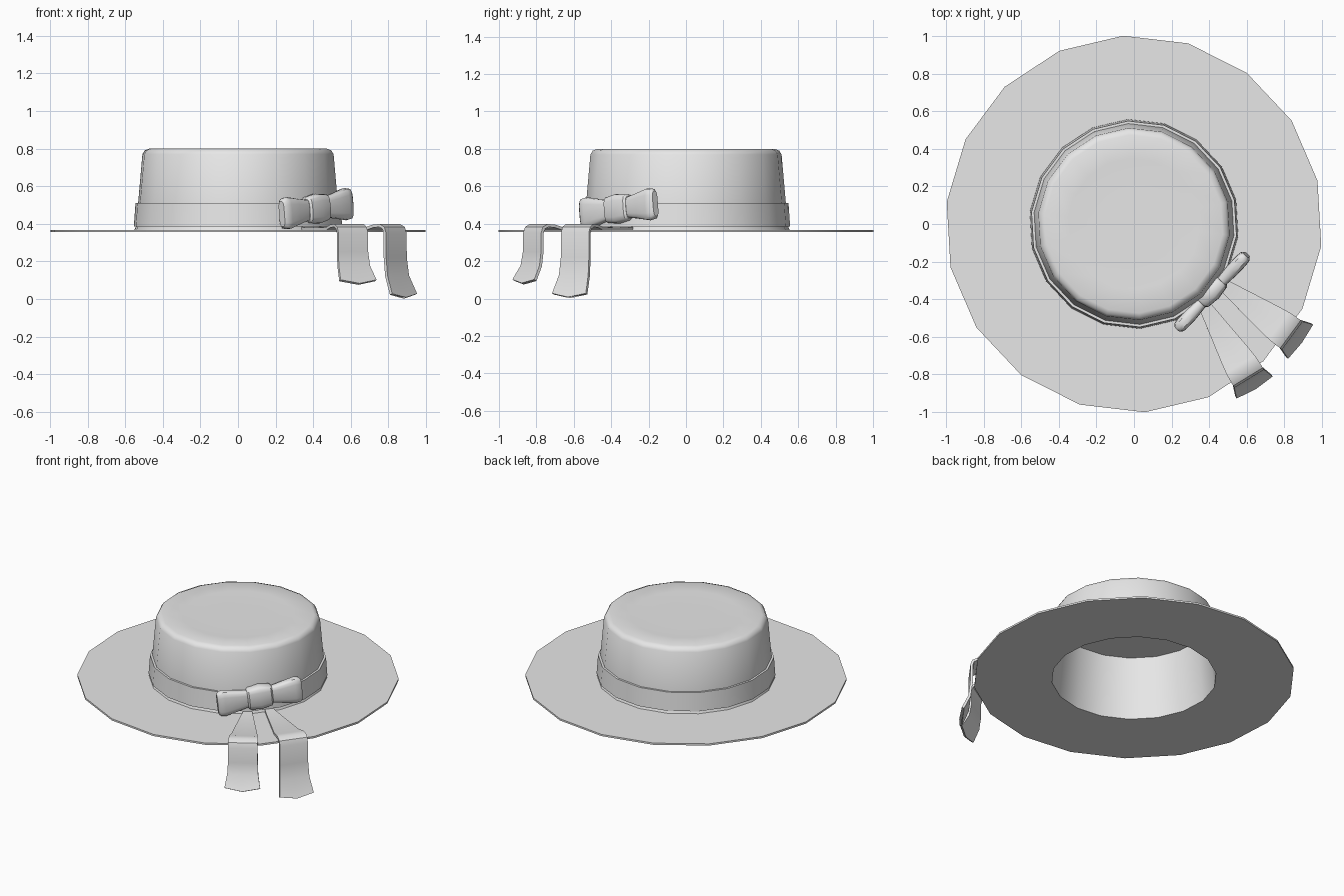
import bpy, bmesh, math
from mathutils import Vector, Matrix

cube = bpy.data.objects.get("Cube")
if cube:
    bpy.data.objects.remove(cube, do_unlink=True)

GREY = (0.8, 0.8, 0.8, 1)
felt = bpy.data.materials.new("light_grey_felt")
felt.use_nodes = True
felt.diffuse_color = GREY
felt.node_tree.nodes["Principled BSDF"].inputs["Base Color"].default_value = GREY


def loft(name, rings, wrap=False):
    """Skin a list of equal closed rings; wrap joins last to first, else cap."""
    bm = bmesh.new()
    vs = [[bm.verts.new(p) for p in ring] for ring in rings]
    n = len(vs[0])
    for i in range(len(vs) - (0 if wrap else 1)):
        a, b = vs[i], vs[(i + 1) % len(vs)]
        for j in range(n):
            k = (j + 1) % n
            bm.faces.new((a[j], a[k], b[k], b[j]))
    if not wrap:
        bm.faces.new(vs[0][::-1])
        bm.faces.new(vs[-1])
    bmesh.ops.recalc_face_normals(bm, faces=bm.faces)
    mesh = bpy.data.meshes.new(name)
    bm.to_mesh(mesh)
    bm.free()
    mesh.materials.append(felt)
    ob = bpy.data.objects.new(name, mesh)
    bpy.context.collection.objects.link(ob)
    bpy.ops.object.select_all(action='DESELECT')
    ob.select_set(True)
    bpy.context.view_layer.objects.active = ob
    bpy.ops.object.shade_smooth_by_angle(angle=math.radians(40))
    return ob


SIDES = 18
TURN = math.radians(13.3)


def lathe(name, profile, wrap=False):
    rings = []
    for r, z in profile:
        angles = [TURN + math.tau * i / SIDES for i in range(SIDES)]
        rings.append([(r * math.cos(a), r * math.sin(a), z) for a in angles])
    return loft(name, rings, wrap)


# Hat body: flat ring brim, hollow crown, raised band
lathe("brim", [(0.515, 0.355), (1.003, 0.355), (1.003, 0.367), (0.515, 0.367)], True)
lathe("crown", [(0.2, 0.772), (0.475, 0.772), (0.515, 0.356), (0.555, 0.367),
                (0.545, 0.39), (0.535, 0.51), (0.512, 0.77), (0.5, 0.79),
                (0.475, 0.8), (0.35, 0.795), (0.2, 0.794)])
lathe("hat_band", [(0.53, 0.385), (0.558, 0.385), (0.549, 0.51), (0.525, 0.51)], True)

# Bow: local x along the bow, y away from the crown, z up
BOW = (Matrix.Translation((0.416, -0.36, 0.48))
       @ Matrix.Rotation(math.radians(47), 4, 'Z')
       @ Matrix.Rotation(math.radians(-6), 4, 'Y'))


def rounded(u, thick, high, count=16):
    """Rounded-box cross-section at distance u along the bow."""
    ring = []
    for i in range(count):
        a = math.tau * i / count
        c, s = math.cos(a), math.sin(a)
        y = math.copysign(abs(c) ** 0.6, c) * thick
        z = math.copysign(abs(s) ** 0.6, s) * high
        ring.append(BOW @ Vector((u, y, z)))
    return ring


LOOP = [(0.04, 0.025, 0.05), (0.09, 0.03, 0.058), (0.16, 0.036, 0.072),
        (0.225, 0.036, 0.086), (0.255, 0.033, 0.082), (0.27, 0.02, 0.068)]
for side, label in ((1, "left"), (-1, "right")):
    loft("bow_loop_" + label, [rounded(side * u, t, h) for u, t, h in LOOP])
KNOT = [(-0.08, 0.03, 0.06), (-0.07, 0.041, 0.07), (0, 0.05, 0.08),
        (0.07, 0.041, 0.07), (0.08, 0.03, 0.06)]
loft("bow_knot", [rounded(*k) for k in KNOT])


def tail(name, start, bend, bottom):
    """Ribbon that widens over the brim, folds over its edge and hangs."""
    origin = Vector((*start, 0))
    out = (Vector((*bend, 0)) - origin).normalized()
    across = Vector((-out.y, out.x, 0))
    drop = 0.35 - bottom
    # distance out, height, half width
    path = [(-0.08, 0.385, 0.022), (0, 0.38, 0.036), (0.29, 0.38, 0.082),
            (0.35, 0.396, 0.09), (0.395, 0.398, 0.092), (0.425, 0.383, 0.092),
            (0.437, 0.35, 0.092), (0.438, 0.35 - drop * 0.4, 0.093),
            (0.45, 0.35 - drop * 0.7, 0.097), (0.492, bottom, 0.112)]
    rings = []
    for i, (s, z, w) in enumerate(path):
        a, b = path[max(i - 1, 0)], path[min(i + 1, len(path) - 1)]
        along = (out * (b[0] - a[0]) + Vector((0, 0, b[1] - a[1]))).normalized()
        under = across.cross(along) * 0.016
        if under.dot(out + Vector((0, 0, 1))) > 0:
            under = -under
        mid = origin + out * s + Vector((0, 0, z))
        tip = along * (0.022 if i == len(path) - 1 else 0)
        top = [mid - across * w, mid + tip, mid + across * w]
        rings.append(top + [p + under for p in reversed(top)])
    return loft(name, rings)


tail("ribbon_tail_long", (0.49, -0.335), (0.81, -0.57), 0.028)
tail("ribbon_tail_short", (0.385, -0.45), (0.605, -0.81), 0.102)
